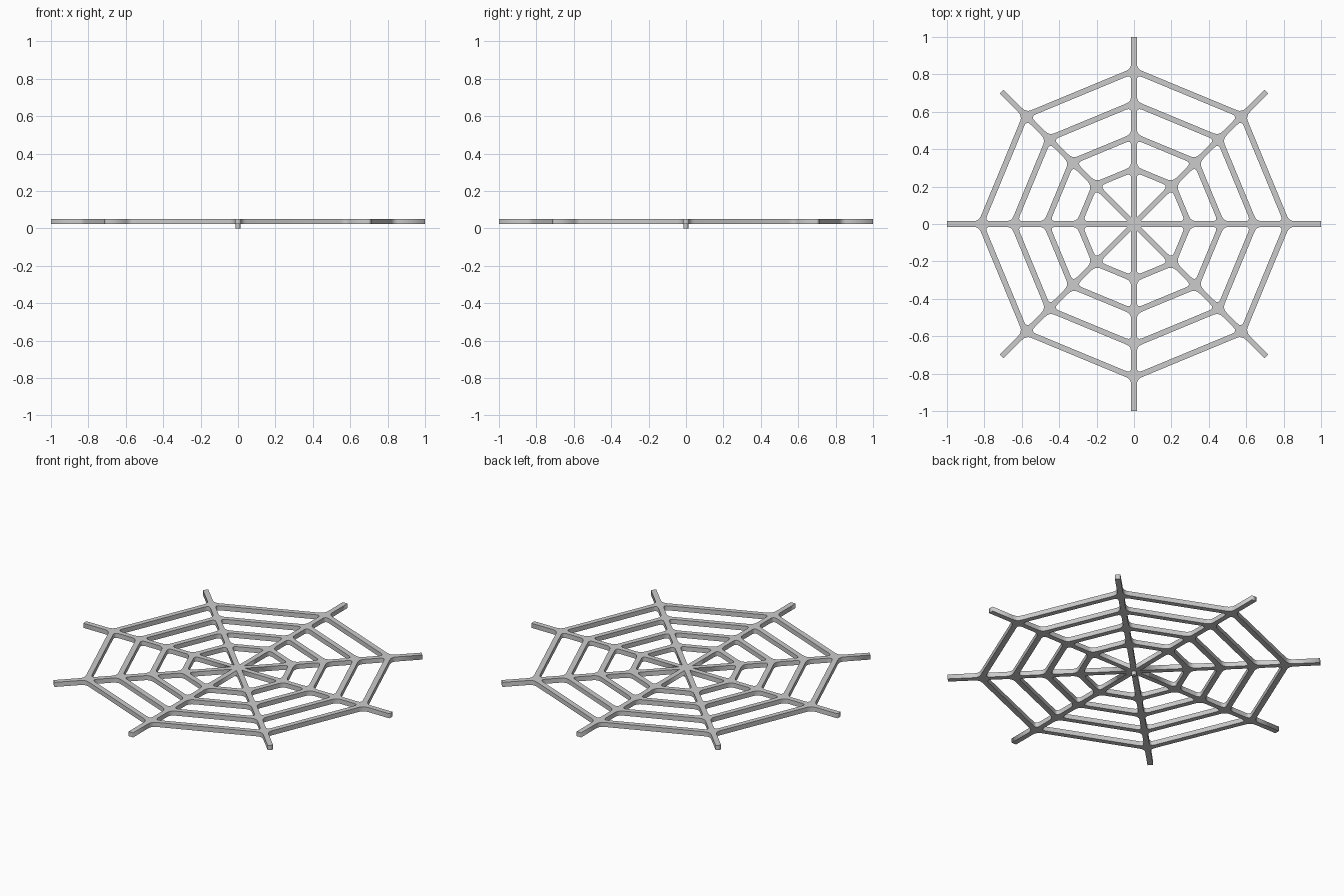
import bpy, math
from mathutils import Vector

if "Cube" in bpy.data.objects:
    bpy.data.objects.remove(bpy.data.objects["Cube"])

B = math.pi / 8                      # half of one web sector
C, S, T = math.cos(B), math.sin(B), math.tan(B)
H = 0.015                            # half width of every strand
RINGS = [0.295, 0.47, 0.645, 0.82]
SETBACK, STEPS = 0.03, 4


def fillet(prev, p, nxt):
    """Round corner p between its neighbours."""
    a = p + (prev - p).normalized() * SETBACK
    b = p + (nxt - p).normalized() * SETBACK
    return [a * (1 - t) ** 2 + p * 2 * t * (1 - t) + b * t * t
            for t in (i / STEPS for i in range(STEPS + 1))]


def rounded(pts, flags):
    out = []
    n = len(pts)
    for i in range(n):
        out += fillet(pts[i - 1], pts[i], pts[(i + 1) % n]) if flags[i] else [pts[i]]
    return out


def turn(p, k):
    a = B + k * math.pi / 4
    return Vector((p.x * math.cos(a) - p.y * math.sin(a),
                   p.x * math.sin(a) + p.y * math.cos(a)))


def edge(u, side):
    """Point on the strand edge that bounds a sector."""
    return Vector((u, side * (u * T - H / C)))


curve = bpy.data.curves.new("web", 'CURVE')
curve.dimensions = '2D'
curve.fill_mode = 'BOTH'
curve.extrude = 0.0135


def loop(pts):
    s = curve.splines.new('POLY')
    s.points.add(len(pts) - 1)
    for q, p in zip(s.points, pts):
        q.co = (p.x, p.y, 0, 1)
    s.use_cyclic_u = True


# Outer outline with eight spoke tips
outline, flags = [], []
u = RINGS[-1] * C + H
for k in range(8):
    for p, f in ((Vector((C + H * S, -S + H * C)), False), (edge(u, -1), True),
                 (edge(u, 1), True), (Vector((C + H * S, S - H * C)), False)):
        outline.append(turn(p, k))
        flags.append(f)
loop(rounded(outline, flags))

# Openings between spokes and rings
for k in range(8):
    u = RINGS[0] * C - H
    tri = [Vector((H / S, 0)), edge(u, -1), edge(u, 1)]
    loop([turn(p, k) for p in rounded(tri, [False, True, True])])
    for r0, r1 in zip(RINGS, RINGS[1:]):
        u0, u1 = r0 * C + H, r1 * C - H
        quad = [edge(u0, 1), edge(u0, -1), edge(u1, -1), edge(u1, 1)]
        loop([turn(p, k) for p in rounded(quad, [True] * 4)])

web = bpy.data.objects.new("web", curve)
bpy.context.collection.objects.link(web)
web.location.z = 0.0365
bpy.context.view_layer.objects.active = web
web.select_set(True)
bpy.ops.object.convert(target='MESH')

# Small peg under the centre
bpy.ops.mesh.primitive_cylinder_add(vertices=16, radius=0.013, depth=0.03, location=(0, 0, 0.015))
bpy.context.object.name = "centre_peg"
